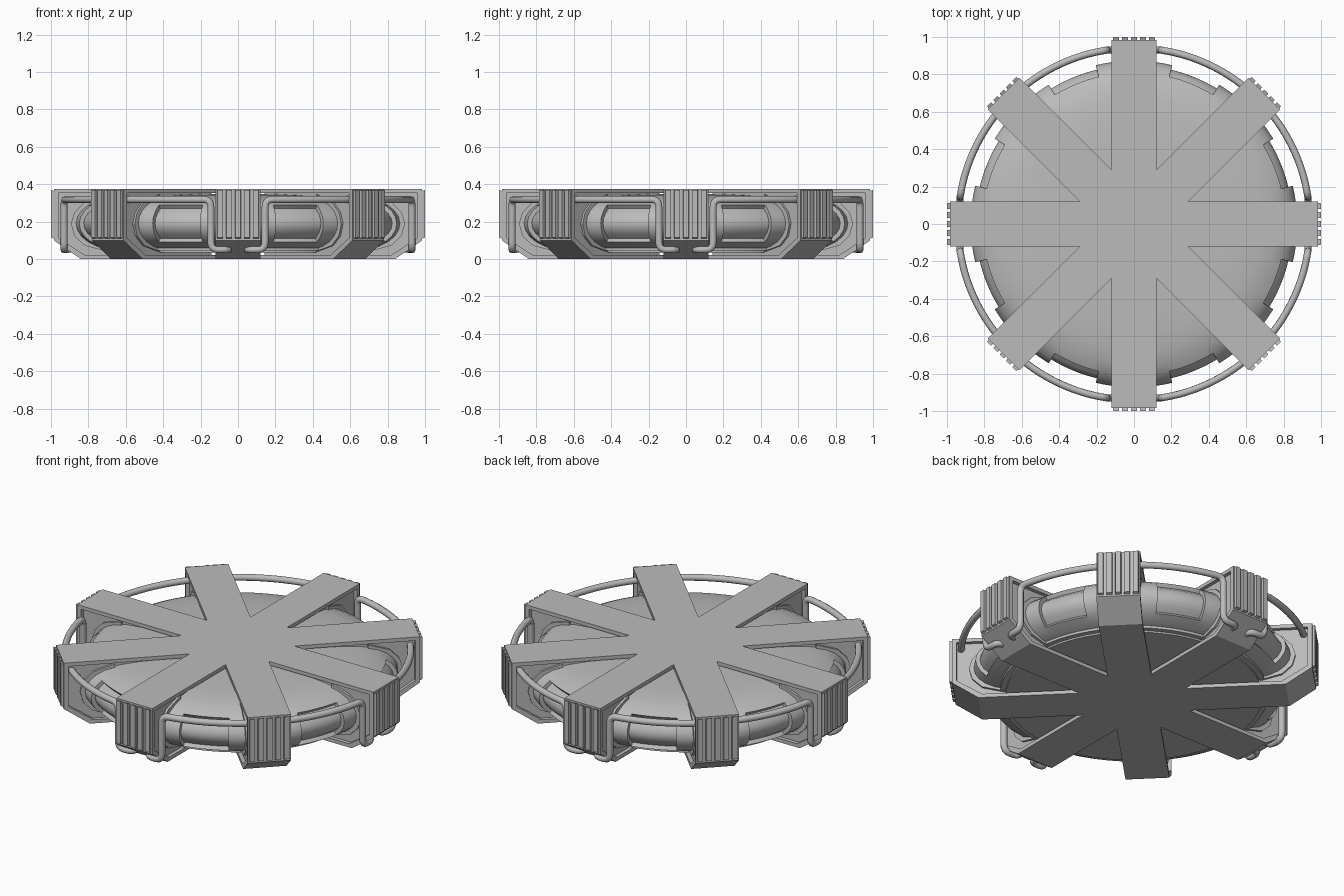
import bpy, bmesh, math
from mathutils import Vector, Matrix

cube = bpy.data.objects.get("Cube")
if cube:
    bpy.data.objects.remove(cube, do_unlink=True)

grey = bpy.data.materials.new("plain_grey")
grey.use_nodes = True
GREY = (0.5, 0.5, 0.5, 1)
grey.diffuse_color = GREY
grey.node_tree.nodes["Principled BSDF"].inputs["Base Color"].default_value = GREY

ARMS = 8
HALF = 0.12      # half width of an arm
TIP = 0.985      # radius of the arm's end plate
TOP = 0.375


def finish(bm, name, smooth=None):
    bmesh.ops.recalc_face_normals(bm, faces=bm.faces)
    mesh = bpy.data.meshes.new(name)
    bm.to_mesh(mesh)
    bm.free()
    mesh.materials.append(grey)
    ob = bpy.data.objects.new(name, mesh)
    bpy.context.collection.objects.link(ob)
    if smooth:
        shade(ob, smooth)
    return ob


def shade(ob, angle):
    bpy.ops.object.select_all(action='DESELECT')
    ob.select_set(True)
    bpy.context.view_layer.objects.active = ob
    bpy.ops.object.shade_smooth_by_angle(angle=math.radians(angle))


def prism(bm, points, shift):
    """Close the outline and extrude it along shift."""
    face = bm.faces.new([bm.verts.new(p) for p in points])
    out = bmesh.ops.extrude_face_region(bm, geom=[face], use_keep_orig=True)
    moved = [v for v in out["geom"] if isinstance(v, bmesh.types.BMVert)]
    bmesh.ops.translate(bm, verts=moved, vec=shift)


def side_prism(bm, profile, half):
    """Extrude a (radius, height) profile across the arm."""
    prism(bm, [(r, -half, z) for r, z in profile], (0, 2 * half, 0))


def star_plate(name, tip, z, thick):
    """Eight-armed flat plate."""
    step = math.tau / ARMS
    notch = HALF / math.sin(step / 2)
    pts = []
    for i in range(ARMS):
        turn = Matrix.Rotation(i * step, 3, 'Z')
        pts += [turn @ Vector((tip, -HALF, z)), turn @ Vector((tip, HALF, z))]
        a = (i + 0.5) * step
        pts.append(Vector((notch * math.cos(a), notch * math.sin(a), z)))
    bm = bmesh.new()
    prism(bm, pts, (0, 0, thick))
    return finish(bm, name)


# Round body: lathed outline with eight recessed panels around the rim
outline = [(0.4, 0.347), (0.58, 0.34), (0.68, 0.33), (0.76, 0.312),
           (0.81, 0.288), (0.845, 0.258), (0.866, 0.225), (0.873, 0.19),
           (0.866, 0.155), (0.845, 0.122), (0.81, 0.092), (0.76, 0.068),
           (0.73, 0.06), (0.73, 0.045), (0.70, 0.045), (0.70, 0.035)]
SEG = 160
bm = bmesh.new()
rings = []
for r, z in outline:
    rings.append([bm.verts.new((r * math.cos(math.tau * i / SEG),
                                r * math.sin(math.tau * i / SEG), z))
                  for i in range(SEG)])
for a, b in zip(rings, rings[1:]):
    for i in range(SEG):
        j = (i + 1) % SEG
        bm.faces.new((a[i], b[i], b[j], a[j]))
bm.faces.new(rings[0])
bm.faces.new(rings[-1])
bmesh.ops.recalc_face_normals(bm, faces=bm.faces)
panels = []
for f in bm.faces:
    c = f.calc_center_median()
    sector = math.degrees(math.atan2(c.y, c.x)) % 45
    if abs(sector - 22.5) < 9 and 0.8 < math.hypot(c.x, c.y) - 0.018 * (c.z < 0.2) + 0.018 \
            and 0.08 < c.z < 0.3:
        panels.append(f)
bmesh.ops.inset_region(bm, faces=panels, thickness=0.001, depth=-0.024,
                       use_even_offset=True)
finish(bm, "round_body", 35)

# Star shaped plates above and below the body
star_plate("top_star", TIP, TOP - 0.022, 0.022)
star_plate("bottom_star", 0.84, 0, 0.022)

# One arm end: flanged cover, inset web, collar round the body, grille ribs
cover = [(0.84, 0), (TIP, 0.1), (TIP, TOP - 0.01), (TIP - 0.025, TOP - 0.01),
         (TIP - 0.025, 0.113), (0.82, 0.022), (0.82, 0)]
web = [(0.3, 0.01), (0.83, 0.01), (0.97, 0.108), (0.97, 0.36), (0.3, 0.36)]
collar = [(0.70, 0.345), (0.82, 0.306), (0.875, 0.25), (0.893, 0.19),
          (0.875, 0.125), (0.82, 0.072), (0.70, 0.04)]
RIBS = 5
pitch = 2 * HALF / RIBS
for i in range(ARMS):
    turn = Matrix.Rotation(i * math.tau / ARMS, 4, 'Z')
    parts = {"arm_cover": (cover, HALF), "arm_web": (web, HALF - 0.022),
             "arm_collar": (collar, HALF - 0.008)}
    for name, (profile, half) in parts.items():
        bm = bmesh.new()
        side_prism(bm, profile, half)
        bm.transform(turn)
        finish(bm, f"{name}_{i + 1}")
    bm = bmesh.new()
    for k in range(RIBS):
        y = (k + 0.5) * pitch - HALF
        w = pitch * 0.36
        prism(bm, [(TIP - 0.005, y - w, 0.108), (1, y - w * 0.85, 0.115),
                   (1, y + w * 0.85, 0.115), (TIP - 0.005, y + w, 0.108)],
              (0, 0, 0.255))
    bm.transform(turn)
    finish(bm, f"arm_grille_{i + 1}")


def rounded(points, radius):
    """Replace each inner corner by a short curve."""
    out = [points[0]]
    for a, p, b in zip(points, points[1:], points[2:]):
        u = p + (a - p).normalized() * min(radius, (a - p).length * 0.45)
        v = p + (b - p).normalized() * min(radius, (b - p).length * 0.45)
        for t in (0, 0.25, 0.5, 0.75, 1):
            out.append(u.lerp(p, t).lerp(p.lerp(v, t), t))
    return out + [points[-1]]


# Rail tubes: quarter rings with hooked ends tucked under every second arm
RAIL = 0.942
hook = [Vector(p) for p in ((0.87, 0.05, 0.055), (0.93, 0.05, 0.05),
                            (0.93, 0.145, 0.05), (0.93, 0.145, 0.318))]
arc = [Vector((RAIL * math.cos(a), RAIL * math.sin(a), 0.318))
       for a in (math.radians(14 + 62 * k / 14) for k in range(15))]
far_hook = [Vector((p.y, p.x, p.z)) for p in reversed(hook)]
path = rounded(hook + arc + far_hook, 0.04)
for i in range(4):
    turn = Matrix.Rotation(i * math.pi / 2, 3, 'Z')
    curve = bpy.data.curves.new("rail_tube", 'CURVE')
    curve.dimensions = '3D'
    curve.bevel_depth = 0.019
    curve.bevel_resolution = 3
    curve.use_fill_caps = True
    spline = curve.splines.new('POLY')
    spline.points.add(len(path) - 1)
    for point, p in zip(spline.points, path):
        point.co = (*(turn @ p), 1)
    curve.materials.append(grey)
    ob = bpy.data.objects.new(f"rail_tube_{i + 1}", curve)
    bpy.context.collection.objects.link(ob)
    bpy.ops.object.select_all(action='DESELECT')
    ob.select_set(True)
    bpy.context.view_layer.objects.active = ob
    bpy.ops.object.convert(target='MESH')
    shade(bpy.context.object, 40)
